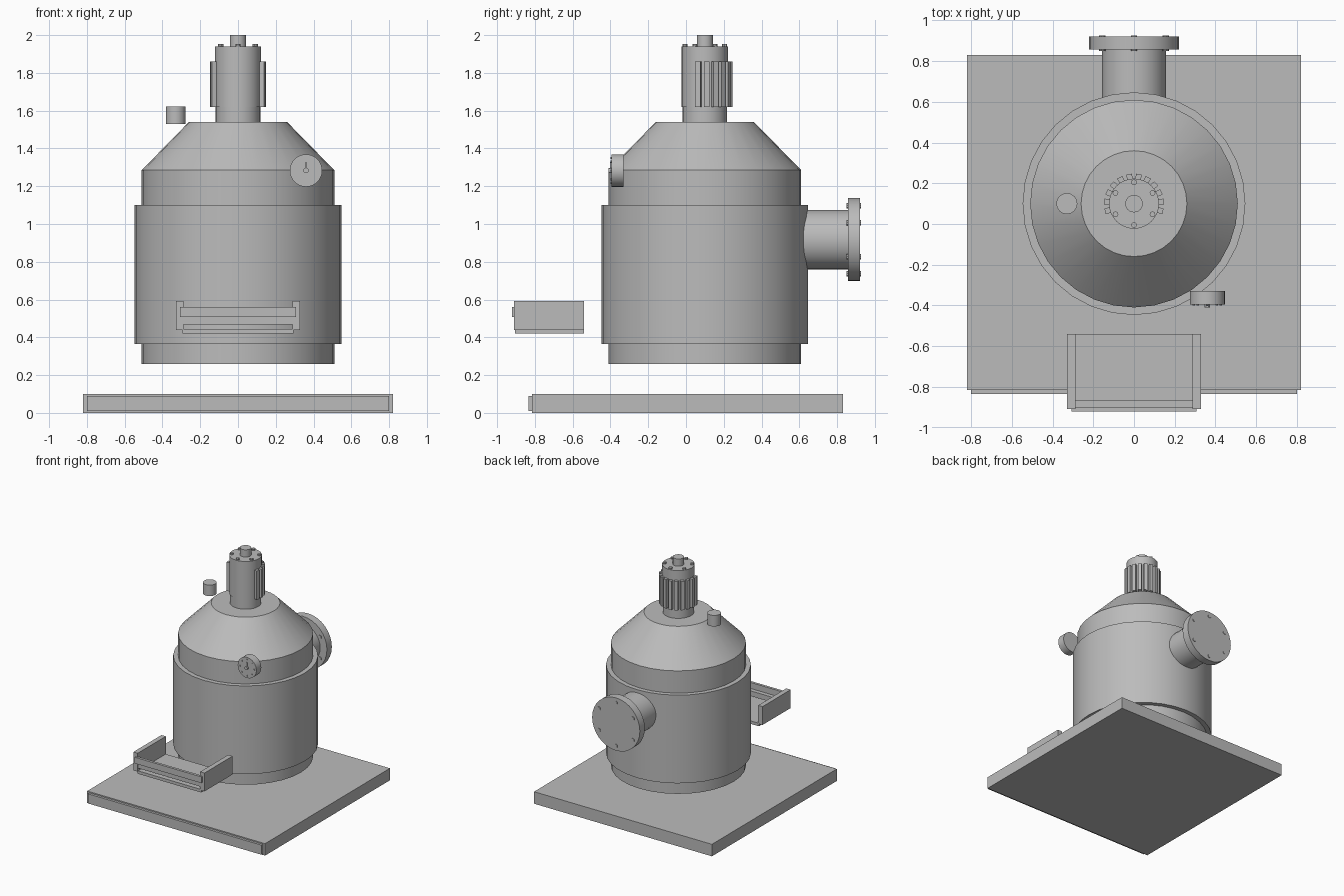
import bpy
import bmesh
from math import cos, sin, pi, radians
from mathutils import Matrix, Vector

if "Cube" in bpy.data.objects:
    bpy.data.objects.remove(bpy.data.objects["Cube"], do_unlink=True)

grey = bpy.data.materials.new("plain grey")
grey.use_nodes = True
colour = (0.5, 0.5, 0.5, 1)
grey.diffuse_color = colour
grey.node_tree.nodes["Principled BSDF"].inputs["Base Color"].default_value = colour

CY = 0.1          # vessel axis
AXIS = Vector((0, CY, 0))


def finish(name, bm, smooth=False):
    bmesh.ops.recalc_face_normals(bm, faces=bm.faces)
    mesh = bpy.data.meshes.new(name)
    bm.to_mesh(mesh)
    bm.free()
    mesh.materials.append(grey)
    obj = bpy.data.objects.new(name, mesh)
    bpy.context.collection.objects.link(obj)
    if smooth:
        bpy.ops.object.select_all(action="DESELECT")
        obj.select_set(True)
        bpy.context.view_layer.objects.active = obj
        bpy.ops.object.shade_smooth_by_angle(angle=radians(30))
    return obj


def box(name, x, y, z, turn=0, pivot=(0, 0, 0)):
    """Box from axis ranges, turned about a vertical line through pivot."""
    bm = bmesh.new()
    bmesh.ops.create_cube(bm, size=1)
    for v in bm.verts:
        for i, (lo, hi) in enumerate((x, y, z)):
            v.co[i] = (lo + hi) / 2 + v.co[i] * (hi - lo)
    bmesh.ops.rotate(bm, verts=bm.verts, cent=pivot, matrix=Matrix.Rotation(turn, 3, "Z"))
    return finish(name, bm)


def lathe(name, profile, centre, sides=32, lie_back=False):
    """Turned solid from (radius, height) rings; lie_back points its axis to +y."""
    bm = bmesh.new()
    rings = [[bm.verts.new((r * cos(2 * pi * k / sides), r * sin(2 * pi * k / sides), h))
              for k in range(sides)] for r, h in profile]
    for a, b in zip(rings, rings[1:]):
        for k in range(sides):
            n = (k + 1) % sides
            bm.faces.new((a[k], a[n], b[n], b[k]))
    bm.faces.new(rings[0])
    bm.faces.new(rings[-1])
    if lie_back:
        bmesh.ops.rotate(bm, verts=bm.verts, matrix=Matrix.Rotation(-pi / 2, 3, "X"))
    bmesh.ops.translate(bm, verts=bm.verts, vec=centre)
    return finish(name, bm, True)


def rod(name, r, lo, hi, centre, sides=32, lie_back=False):
    return lathe(name, [(r, lo), (r, hi)], centre, sides, lie_back)


# Base plate with three front panels
box("base_plate", (-0.82, 0.82), (-0.815, 0.83), (0, 0.1))
for i, span in enumerate([(-0.8, -0.4), (-0.4, 0.27), (0.27, 0.8)]):
    box(f"base_front_panel_{i + 1}", span, (-0.835, -0.815), (0.01, 0.09))

# Vessel, cone roof and jacket
rod("vessel", 0.51, 0.26, 1.28, AXIS)
lathe("cone_roof", [(0.51, 1.275), (0.51, 1.285), (0.26, 1.54)], AXIS)
rod("vessel_jacket", 0.547, 0.365, 1.1, AXIS)

# Motor with cooling fins around its back half
rod("motor_neck", 0.118, 1.54, 1.62, AXIS)
rod("motor_body", 0.123, 1.62, 1.94, AXIS)
rod("motor_shaft", 0.043, 1.94, 2.0, AXIS, 24)
FINS = 12
for i in range(FINS):
    angle = radians(-15 + 210 * i / (FINS - 1))
    box(f"cooling_fin_{i + 1}", (0.11, 0.147), (CY - 0.014, CY + 0.014), (1.62, 1.86),
        angle, AXIS)
for i in range(6):
    a = pi / 2 + i * pi / 3
    rod(f"motor_bolt_{i + 1}", 0.014, 1.93, 1.952,
        AXIS + 0.105 * Vector((cos(a), sin(a), 0)), 10)

# Small cap beside the motor
rod("vent_cap", 0.052, 1.53, 1.622, AXIS + Vector((-0.33, 0, 0)), 16)

# Rear nozzle and bolted flange
NOZZLE = Vector((0, 0, 0.917))
rod("nozzle_pipe", 0.158, 0.55, 0.86, NOZZLE, 32, True)
rod("nozzle_flange", 0.22, 0.857, 0.922, NOZZLE, 32, True)
for i in range(6):
    a = pi / 2 + i * pi / 3
    rod(f"flange_bolt_{i + 1}", 0.015, 0.85, 0.927,
        NOZZLE + 0.18 * Vector((cos(a), 0, sin(a))), 10, True)

# Pressure gauge with needle and dial marks
GAUGE = Vector((0.36, 0, 1.283))
gx, gz = GAUGE.x, GAUGE.z
rod("gauge_body", 0.086, -0.395, -0.33, GAUGE, 32, True)
rod("gauge_hub", 0.014, -0.41, -0.39, GAUGE, 12, True)
box("gauge_needle", (gx - 0.003, gx + 0.003), (-0.403, -0.39), (gz, gz + 0.045))
for i in range(8):
    a = i * pi / 4
    rod(f"gauge_mark_{i + 1}", 0.006, -0.4, -0.39,
        GAUGE + 0.066 * Vector((cos(a), 0, sin(a))), 8, True)

# Open tray in front: floor, two walls and two rails
box("tray_floor", (-0.295, 0.295), (-0.905, -0.54), (0.42, 0.445))
for side, name in ((-1, "right"), (1, "left")):
    box(f"tray_wall_{name}", sorted((side * 0.288, side * 0.328)), (-0.91, -0.54), (0.44, 0.593))
box("tray_lower_rail", (-0.29, 0.29), (-0.905, -0.865), (0.467, 0.51))
box("tray_front_rail", (-0.308, 0.308), (-0.922, -0.9), (0.508, 0.56))
